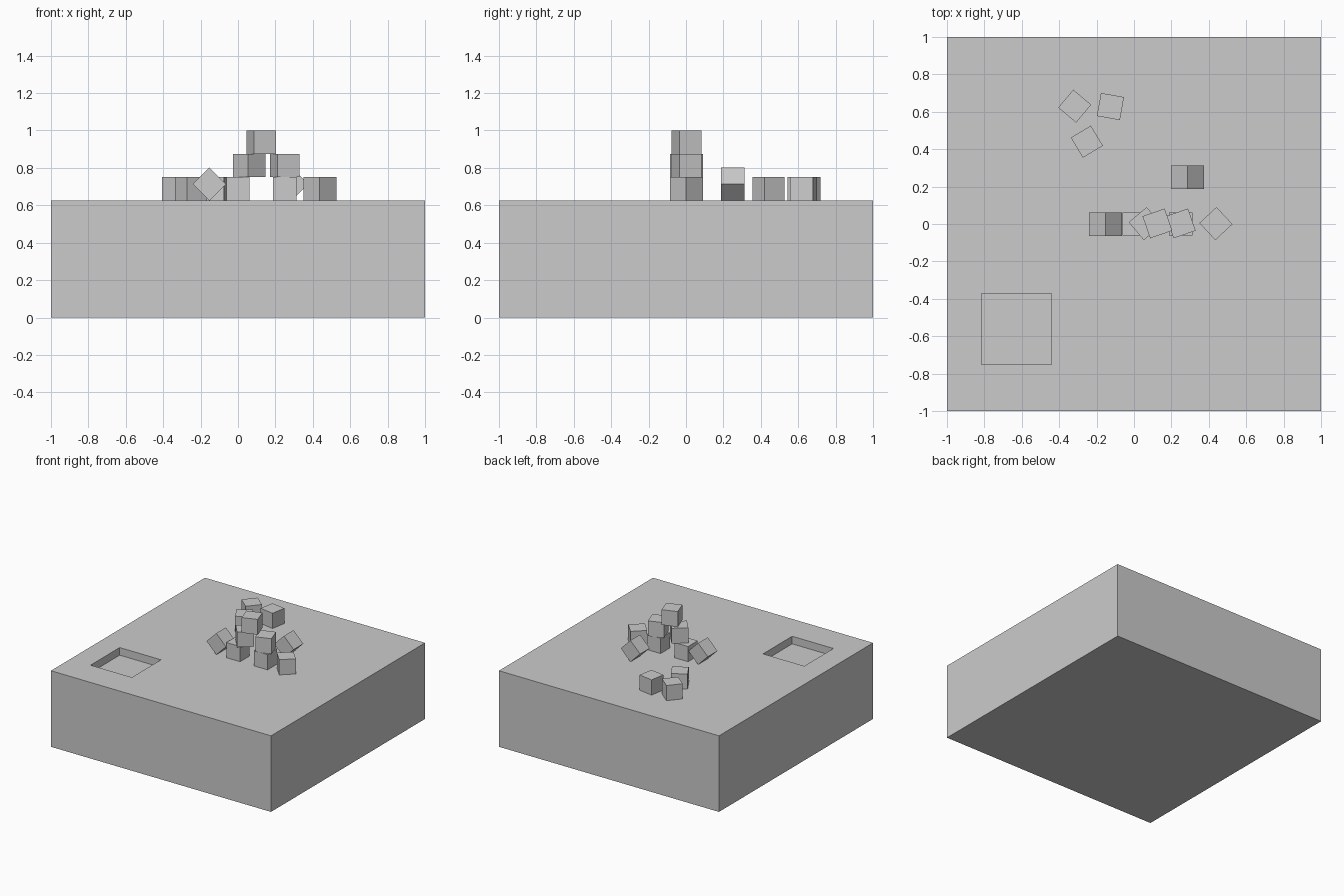
import bpy, bmesh
from math import radians
from mathutils import Vector

if "Cube" in bpy.data.objects:
    bpy.data.objects.remove(bpy.data.objects["Cube"])

S = 0.125          # small block edge
TOP = 0.625        # height of the base slab

grey = bpy.data.materials.new("plain grey")
grey.diffuse_color = (0.6, 0.6, 0.6, 1)
grey.use_nodes = True
grey.node_tree.nodes["Principled BSDF"].inputs["Base Color"].default_value = grey.diffuse_color


def add_object(name, bm):
    mesh = bpy.data.meshes.new(name)
    bm.to_mesh(mesh)
    bm.free()
    mesh.materials.append(grey)
    obj = bpy.data.objects.new(name, mesh)
    bpy.context.collection.objects.link(obj)
    return obj


def block(name, x, y, z, turn=0, tilt=0):
    bm = bmesh.new()
    bmesh.ops.create_cube(bm, size=S)
    obj = add_object(name, bm)
    obj.location = (x, y, z)
    obj.rotation_euler = (0, radians(tilt), radians(turn))


# Base slab: cut along the pit outline, then sink the pit floor
bm = bmesh.new()
bmesh.ops.create_cube(bm, size=1)
for v in bm.verts:
    v.co = Vector((v.co.x * 2, v.co.y * 2, (v.co.z + 0.5) * TOP))
x0, x1, y0, y1 = -0.815, -0.44, -0.75, -0.372
for co, no in (((x0, 0, 0), (1, 0, 0)), ((x1, 0, 0), (1, 0, 0)),
               ((0, y0, 0), (0, 1, 0)), ((0, y1, 0), (0, 1, 0))):
    bmesh.ops.bisect_plane(bm, geom=bm.verts[:] + bm.edges[:] + bm.faces[:],
                           plane_co=co, plane_no=no)
centre = Vector(((x0 + x1) / 2, (y0 + y1) / 2, TOP))
pit = [f for f in bm.faces if (f.calc_center_median() - centre).length < 0.01]
floor = bmesh.ops.extrude_discrete_faces(bm, faces=pit)["faces"]
bmesh.ops.translate(bm, verts=floor[0].verts[:], vec=(0, 0, -S / 2))
# weld nothing else: the rim is shared with the slab top
add_object("base_slab", bm)

# Blocks lying flat: x, y, layer, turn
flat = [(-0.317, 0.63, 0, 50), (-0.126, 0.628, 0, -10), (-0.252, 0.44, 0, 31),
        (0, 0, 0, 0), (0.25, 0, 0, 0), (0.438, 0.002, 0, 43),
        (0.06, 0.002, 1, 40), (0.25, 0.003, 1, 19),
        (0.125, 0.003, 2, 19)]
for i, (x, y, layer, turn) in enumerate(flat):
    block(f"flat_block_{i + 1}", x, y, TOP + S * (layer + 0.5), turn)

# Blocks balanced on an edge
for i, (x, y) in enumerate([(-0.153, -0.001), (0.287, 0.249)]):
    block(f"edge_block_{i + 1}", x, y, TOP + S * 0.7071, 0, 45)
